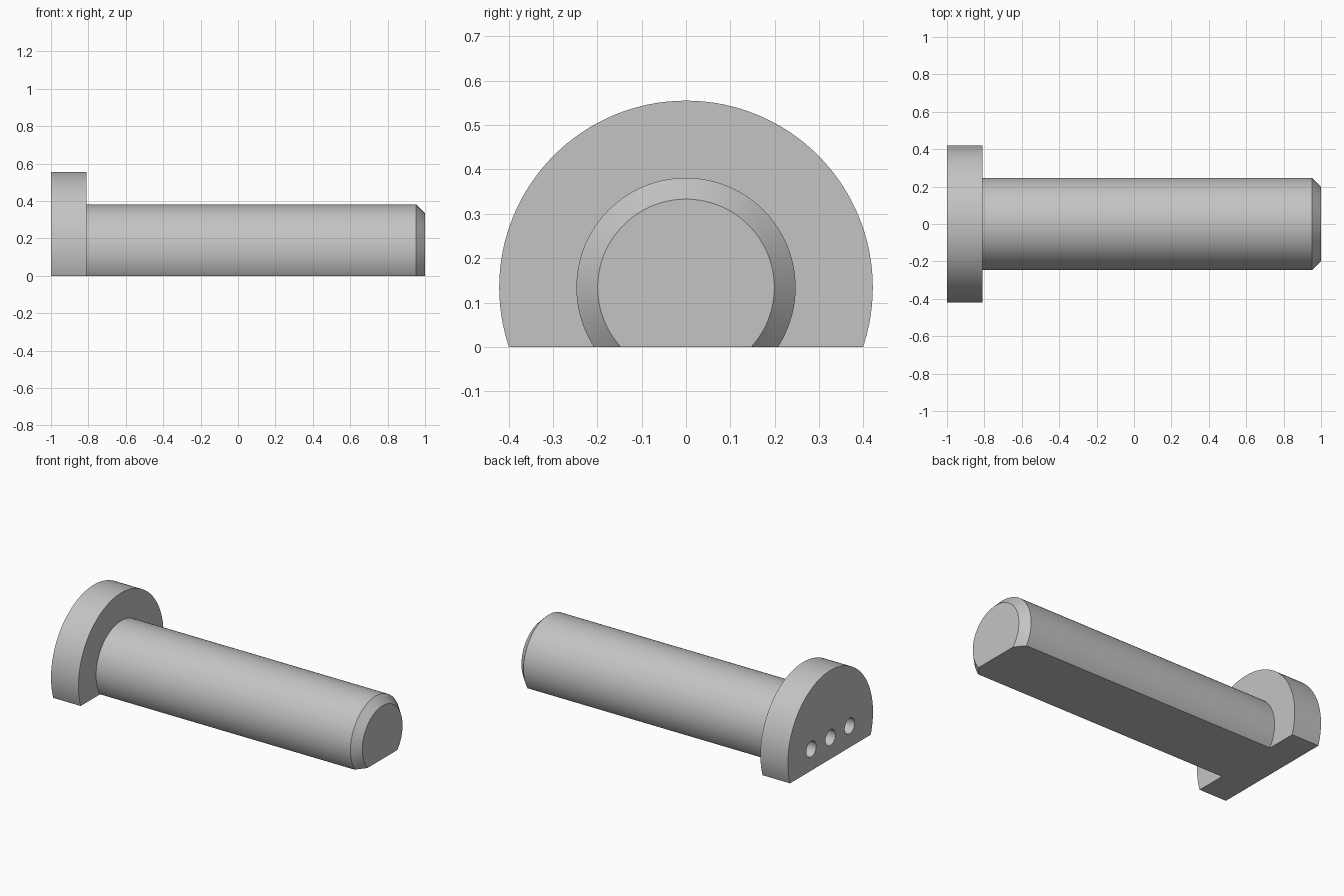
import bpy, bmesh, math
from mathutils import Vector

cube = bpy.data.objects.get("Cube")
if cube:
    bpy.data.objects.remove(cube, do_unlink=True)

AXIS_Z = 0.134
SEGMENTS = 128

grey = bpy.data.materials.new("plain grey")
grey.use_nodes = True
colour = (0.55, 0.55, 0.55, 1)
grey.diffuse_color = colour
grey.node_tree.nodes["Principled BSDF"].inputs["Base Color"].default_value = colour


def add_object(name, bm):
    mesh = bpy.data.meshes.new(name)
    bm.to_mesh(mesh)
    bm.free()
    mesh.materials.append(grey)
    obj = bpy.data.objects.new(name, mesh)
    bpy.context.collection.objects.link(obj)
    return obj


def lathe(name, profile, y=0):
    """Closed solid of (x, radius) rings around an axis parallel to x."""
    bm = bmesh.new()
    rings = []
    for x, r in profile:
        angles = [2 * math.pi * i / SEGMENTS for i in range(SEGMENTS)]
        rings.append([bm.verts.new((x, y + r * math.sin(a), AXIS_Z + r * math.cos(a)))
                      for a in angles])
    for a, b in zip(rings, rings[1:]):
        for i in range(SEGMENTS):
            j = (i + 1) % SEGMENTS
            bm.faces.new((a[i], a[j], b[j], b[i]))
    bm.faces.new(rings[0])
    bm.faces.new(rings[-1])
    bmesh.ops.recalc_face_normals(bm, faces=bm.faces)
    return add_object(name, bm)


# Headed pin with a chamfered tip
pin = lathe("flat_sided_pin", [(-1, 0.421), (-0.81, 0.421), (-0.81, 0.247),
                               (0.952, 0.247), (1, 0.199)])

# Flat underside along the whole length
bm = bmesh.new()
bm.from_mesh(pin.data)
cut = bmesh.ops.bisect_plane(bm, geom=bm.verts[:] + bm.edges[:] + bm.faces[:],
                             plane_co=Vector((0, 0, 0)), plane_no=Vector((0, 0, 1)),
                             clear_inner=True)
rim = [e for e in cut["geom_cut"] if isinstance(e, bmesh.types.BMEdge)]
bmesh.ops.contextual_create(bm, geom=rim)
bmesh.ops.recalc_face_normals(bm, faces=bm.faces)
bm.to_mesh(pin.data)
bm.free()

# Three blind holes in the outer face of the head
bpy.context.view_layer.objects.active = pin
pin.select_set(True)
for y in (-0.19, 0, 0.19):
    drill = lathe("hole_cutter", [(-1.1, 0.049), (-0.8, 0.049)], y)
    drill.hide_render = True
    mod = pin.modifiers.new("hole", "BOOLEAN")
    mod.operation = "DIFFERENCE"
    mod.solver = "EXACT"
    mod.object = drill
    bpy.ops.object.modifier_apply(modifier=mod.name)
    bpy.data.objects.remove(drill, do_unlink=True)

bpy.ops.object.shade_smooth_by_angle(angle=math.radians(30))
